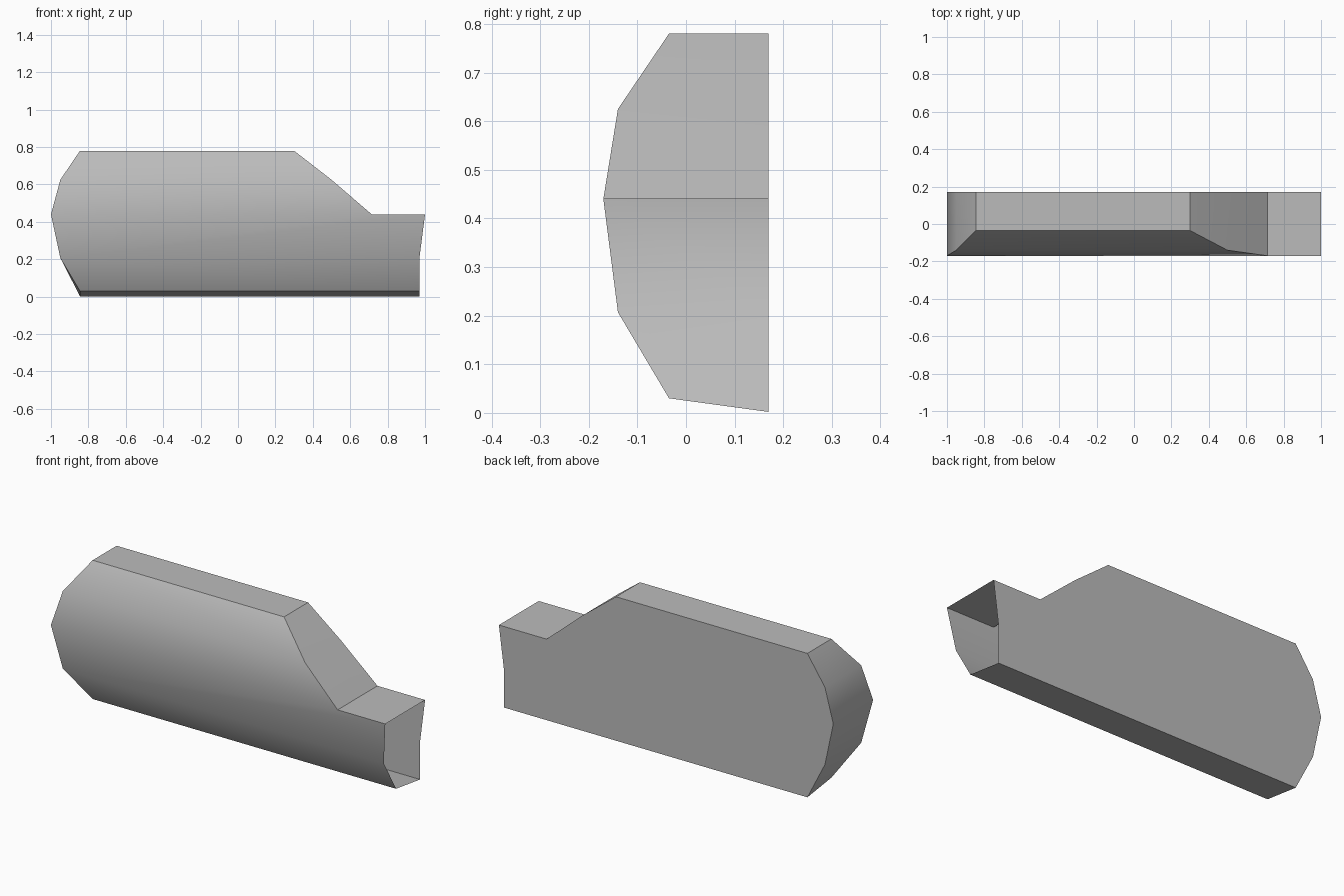
import bpy, bmesh, math

if "Cube" in bpy.data.objects:
    bpy.data.objects.remove(bpy.data.objects["Cube"])

# Single grey paint
grey = bpy.data.materials.new("light grey")
grey.diffuse_color = (0.5, 0.5, 0.5, 1)
grey.use_nodes = True
grey.node_tree.nodes["Principled BSDF"].inputs["Base Color"].default_value = grey.diffuse_color

BACK = 0.17
# Levels from top to bottom: front y, front z, back z, left x, right x
levels = [(-0.035, 0.78, 0.78, -0.845, 0.30),
          (-0.14, 0.625, 0.625, -0.95, 0.50),
          (-0.17, 0.44, 0.44, -1.0, 0.715),
          (-0.14, 0.207, 0.207, -0.95, 0.97),
          (-0.035, 0.03, 0.002, -0.845, 0.97)]

bm = bmesh.new()
left, right = [], []          # (front vertex, back vertex) at every level
for y, zf, zb, xl, xr in levels:
    for row, x in ((left, xl), (right, xr)):
        row.append((bm.verts.new((x, y, zf)), bm.verts.new((x, BACK, zb))))
tip = (bm.verts.new((1, -0.17, 0.44)), bm.verts.new((1, BACK, 0.44)))

# Curved front skin and rounded left end
for i in range(4):
    extra = [tip[0]] if i == 2 else []
    bm.faces.new([left[i][0], left[i + 1][0], right[i + 1][0]] + extra + [right[i][0]])
    bm.faces.new([left[i][0], left[i][1], left[i + 1][1], left[i + 1][0]])

# Sloped shoulder, top, ledge and underside; the right end stays open
for i in range(2):
    bm.faces.new([right[i][0], right[i + 1][0], right[i + 1][1], right[i][1]])
bm.faces.new([left[0][0], right[0][0], right[0][1], left[0][1]])
bm.faces.new([right[2][0], tip[0], tip[1], right[2][1]])
bm.faces.new([left[4][0], left[4][1], right[4][1], right[4][0]])

# Flat back panel
bm.faces.new([l[1] for l in left] + [r[1] for r in right[:2:-1]]
             + [tip[1]] + [r[1] for r in right[2::-1]])
bm.normal_update()

mesh = bpy.data.meshes.new("side_panel_shell")
bm.to_mesh(mesh)
bm.free()
mesh.materials.append(grey)
shell = bpy.data.objects.new("side_panel_shell", mesh)
bpy.context.collection.objects.link(shell)
bpy.context.view_layer.objects.active = shell
shell.select_set(True)
bpy.ops.object.shade_smooth_by_angle(angle=math.radians(35))
